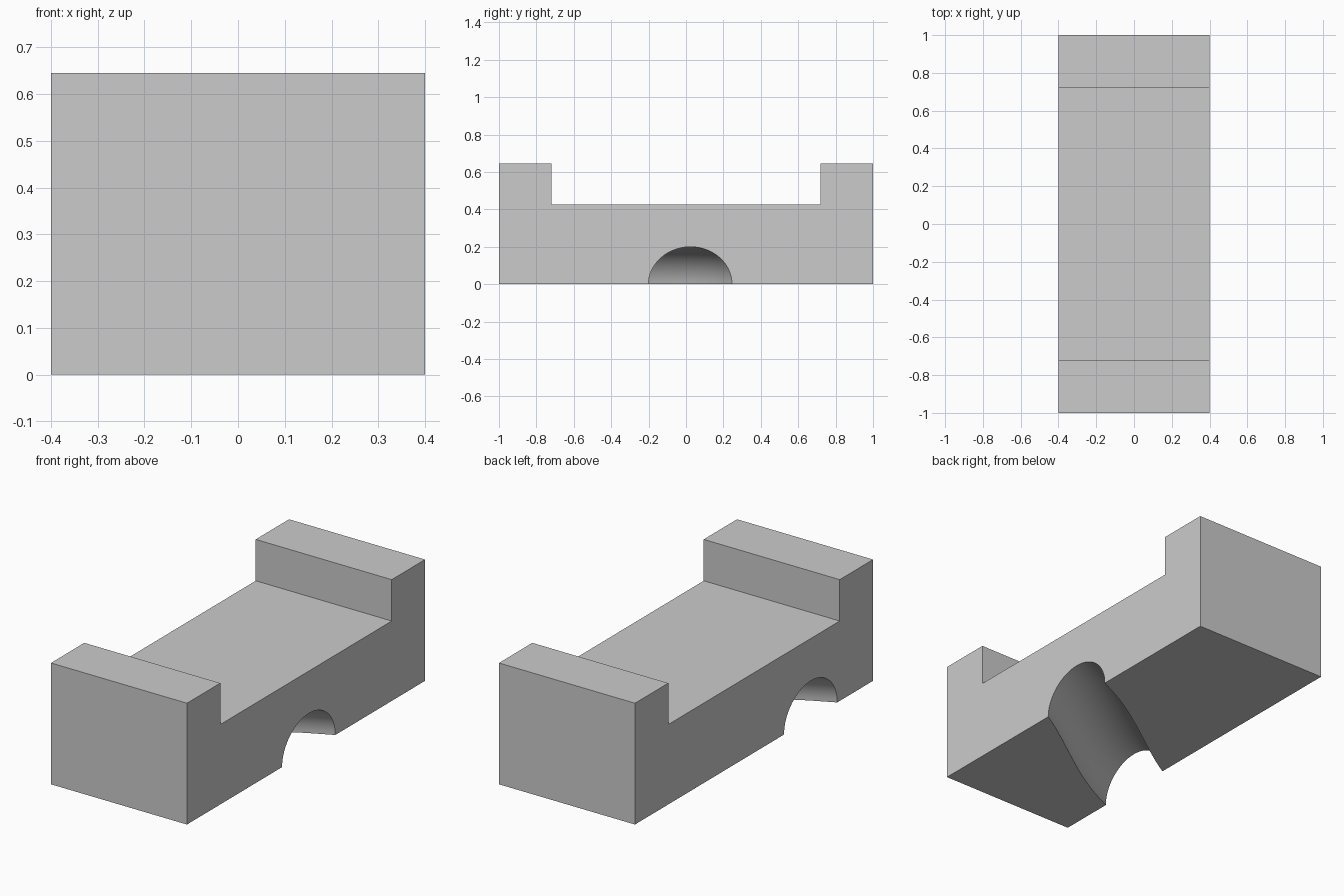
import bpy
import bmesh
from mathutils import Vector

cube = bpy.data.objects.get("Cube")
if cube:
    bpy.data.objects.remove(cube, do_unlink=True)

grey = bpy.data.materials.new("light grey")
grey.use_nodes = True
grey.diffuse_color = (0.6, 0.6, 0.6, 1)
grey.node_tree.nodes["Principled BSDF"].inputs["Base Color"].default_value = grey.diffuse_color


def loft(name, rings):
    """Join equal rings of points into a closed solid."""
    bm = bmesh.new()
    loops = [[bm.verts.new(p) for p in ring] for ring in rings]
    n = len(loops[0])
    for a, b in zip(loops, loops[1:]):
        for i in range(n):
            j = (i + 1) % n
            bm.faces.new((a[i], a[j], b[j], b[i]))
    bm.faces.new(loops[0])
    bm.faces.new(loops[-1])
    bmesh.ops.recalc_face_normals(bm, faces=bm.faces)
    mesh = bpy.data.meshes.new(name)
    bm.to_mesh(mesh)
    bm.free()
    mesh.materials.append(grey)
    obj = bpy.data.objects.new(name, mesh)
    bpy.context.collection.objects.link(obj)
    return obj


# Block with a raised bar at each end
half = [(1, 0), (1, 0.645), (0.72, 0.645), (0.72, 0.425)]
profile = half + [(-y, z) for y, z in reversed(half)]
block = loft("notched_block", [[(x, y, z) for y, z in profile] for x in (-0.4, 0.4)])

# Winding tunnel: a round section swept along a gentle S under the block
RADIUS, SIDES, STEPS = 0.2, 64, 32
START, END, EASE = 0.025, -0.478, 0.75


def path(t):
    """Centre line from the left side (t = 0) to the right side (t = 1)."""
    c = min(max(t, 0), 1)
    s = 3 * c**2 - 2 * c**3
    f = s + EASE * (c - 3 * c**2 + 2 * c**3) + EASE * (t - c)
    return Vector((0.4 - 0.8 * t, START + (END - START) * f, 0))


circle = bmesh.new()
bmesh.ops.create_circle(circle, radius=RADIUS, segments=SIDES)
section = [v.co.copy() for v in circle.verts]
circle.free()

rings = []
for k in range(-8, STEPS + 9):
    t = k / STEPS
    side = (path(t + 0.01) - path(t - 0.01)).normalized().cross(Vector((0, 0, 1)))
    rings.append([path(t) + side * p.x + Vector((0, 0, p.y)) for p in section])
tunnel = loft("tunnel_cutter", rings)
tunnel.hide_render = True

cut = block.modifiers.new("tunnel", "BOOLEAN")
cut.operation = "DIFFERENCE"
cut.solver = "EXACT"
cut.object = tunnel
bpy.context.view_layer.objects.active = block
block.select_set(True)
bpy.ops.object.modifier_apply(modifier=cut.name)
bpy.data.objects.remove(tunnel, do_unlink=True)
bpy.ops.object.shade_smooth_by_angle(angle=0.5)
